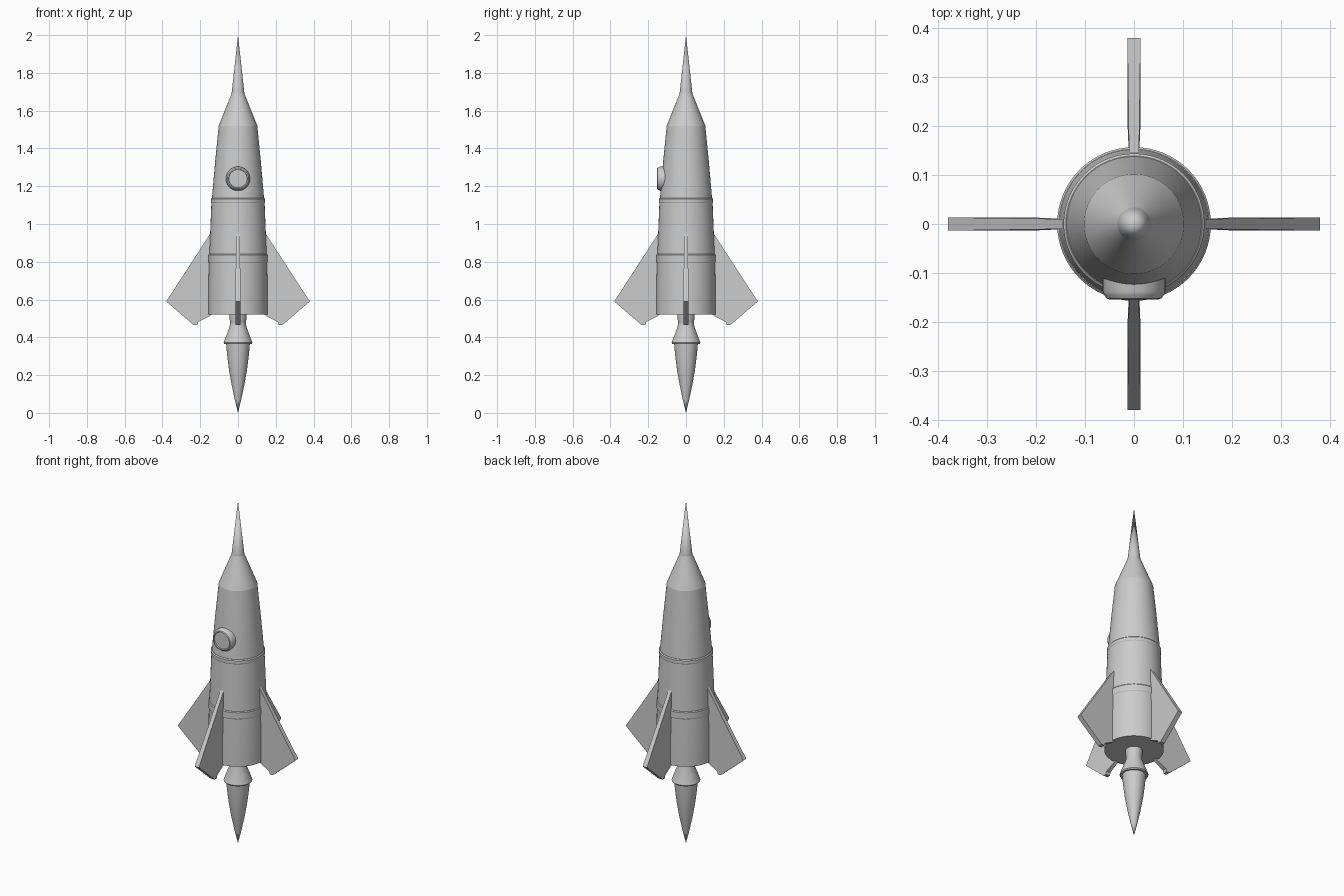
import bpy, bmesh, math
from mathutils import Matrix, Vector

if "Cube" in bpy.data.objects:
    bpy.data.objects.remove(bpy.data.objects["Cube"])

grey = bpy.data.materials.new("plain grey")
grey.diffuse_color = (0.6, 0.6, 0.6, 1)
grey.use_nodes = True
grey.node_tree.nodes["Principled BSDF"].inputs["Base Color"].default_value = grey.diffuse_color


def finish(name, bm, angle=15.5):
    bmesh.ops.remove_doubles(bm, verts=bm.verts, dist=1e-5)
    bmesh.ops.recalc_face_normals(bm, faces=bm.faces)
    me = bpy.data.meshes.new(name)
    bm.to_mesh(me)
    bm.free()
    me.materials.append(grey)
    ob = bpy.data.objects.new(name, me)
    bpy.context.collection.objects.link(ob)
    bpy.ops.object.select_all(action='DESELECT')
    ob.select_set(True)
    bpy.context.view_layer.objects.active = ob
    bpy.ops.object.shade_smooth_by_angle(angle=math.radians(angle))
    return ob


def lathe(name, profile, matrix=None, steps=64, angle=15.5):
    """Spin a (radius, height) profile about z."""
    bm = bmesh.new()
    vs = [bm.verts.new((r, 0, z)) for r, z in profile]
    es = [bm.edges.new(p) for p in zip(vs, vs[1:])]
    bmesh.ops.spin(bm, geom=vs + es, cent=(0, 0, 0), axis=(0, 0, 1),
                   angle=2 * math.pi, steps=steps)
    bmesh.ops.remove_doubles(bm, verts=bm.verts, dist=1e-5)
    if matrix:
        bm.transform(matrix)
    return finish(name, bm, angle)


# Hull: nose, upper, middle and lower stages
lathe("nose_cone", [(0, 2.0), (0.034, 1.69), (0.102, 1.52), (0, 1.52)])
lathe("upper_hull", [(0, 1.52), (0.102, 1.52), (0.121, 1.33), (0.138, 1.135), (0, 1.135)])
lathe("middle_hull", [(0, 1.137), (0.139, 1.137), (0.144, 1.132), (0.144, 1.115),
                      (0.141, 1.11), (0.152, 0.835), (0, 0.835)])
lathe("lower_hull", [(0, 0.84), (0.153, 0.84), (0.157, 0.835), (0.157, 0.80),
                     (0.154, 0.795), (0.157, 0.66), (0.157, 0.52), (0, 0.52)])

# Engine nozzle and flame
lathe("nozzle", [(0, 0.53), (0.045, 0.53), (0.045, 0.50), (0.041, 0.475),
                 (0.045, 0.455), (0.076, 0.372), (0.073, 0.366), (0, 0.366)])
lathe("flame", [(0, 0.37), (0.063, 0.37), (0.058, 0.31), (0.048, 0.23),
                (0.034, 0.15), (0.017, 0.07), (0, 0.0)])

# Round porthole on the front: local z points to -y
place = Matrix.Translation((0, 0, 1.24)) @ Matrix.Rotation(math.pi / 2, 4, 'X')
lathe("porthole_frame", [(0, 0.08), (0.064, 0.08), (0.064, 0.138), (0.061, 0.145),
                         (0.056, 0.152), (0.050, 0.154), (0.048, 0.148), (0, 0.148)],
      place, 48, 30)

# Four fins: flat plates slightly thinner toward the root
OUTLINE = [(0.13, 0.975), (0.38, 0.59), (0.235, 0.465), (0.215, 0.465),
           (0.21, 0.482), (0.15, 0.512), (0.13, 0.53)]
for i, side in enumerate(("right", "back", "left", "front")):
    bm = bmesh.new()
    rings = []
    for s in (-1, 1):
        rings.append([bm.verts.new((x, s * (0.0135 if x > 0.2 else 0.010), z))
                      for x, z in OUTLINE])
        bm.faces.new(rings[-1])
    n = len(OUTLINE)
    for k in range(n):
        j = (k + 1) % n
        bm.faces.new((rings[0][k], rings[0][j], rings[1][j], rings[1][k]))
    bm.transform(Matrix.Rotation(i * math.pi / 2, 4, 'Z'))
    finish(side + "_fin", bm)
